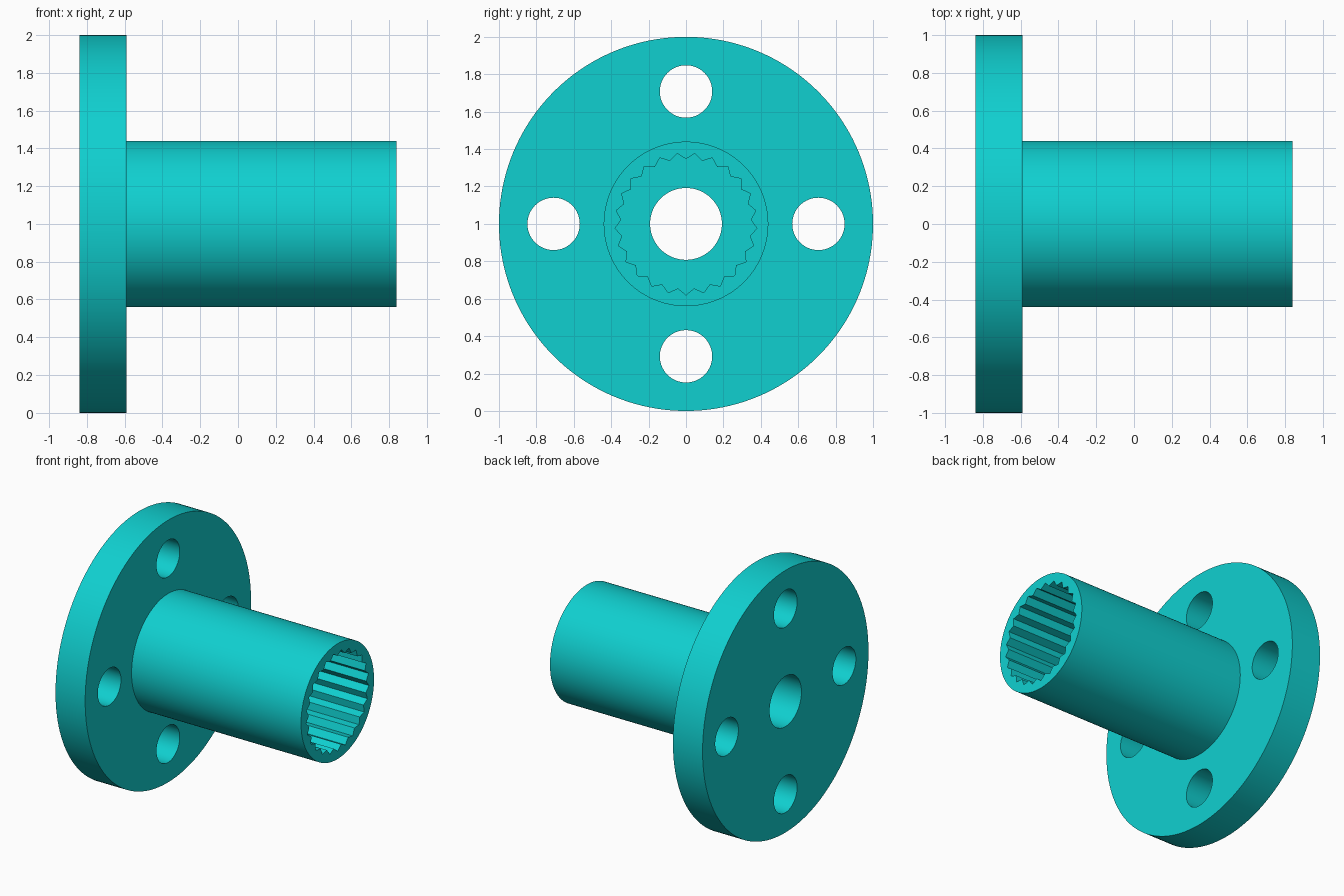
import bpy, math

if "Cube" in bpy.data.objects:
    bpy.data.objects.remove(bpy.data.objects["Cube"])

teal = bpy.data.materials.new("teal")
teal.diffuse_color = (0.005, 0.63, 0.63, 1)
teal.use_nodes = True
teal.node_tree.nodes["Principled BSDF"].inputs["Base Color"].default_value = teal.diffuse_color

FLANGE_BACK, FLANGE_FRONT, HUB_END = -0.84, -0.59, 0.84


def prism(name, radii, x0, x1, y=0.0, z=1.0, start=0.0):
    """Closed prism along x; one cross-section corner per radius."""
    n = len(radii)
    ring = [(y + r * math.cos(start + 2 * math.pi * i / n),
             z + r * math.sin(start + 2 * math.pi * i / n))
            for i, r in enumerate(radii)]
    verts = [(x0, a, b) for a, b in ring] + [(x1, a, b) for a, b in ring]
    faces = [(i, (i + 1) % n, n + (i + 1) % n, n + i) for i in range(n)]
    faces += [tuple(reversed(range(n))), tuple(range(n, 2 * n))]
    mesh = bpy.data.meshes.new(name)
    mesh.from_pydata(verts, [], faces)
    mesh.materials.append(teal)
    obj = bpy.data.objects.new(name, mesh)
    bpy.context.collection.objects.link(obj)
    return obj


def drill(body, cutters):
    """Cut the bodies out, drop the cutters and smooth the round walls."""
    bpy.context.view_layer.objects.active = body
    for cutter in cutters:
        mod = body.modifiers.new("hole", 'BOOLEAN')
        mod.operation, mod.solver, mod.object = 'DIFFERENCE', 'EXACT', cutter
        bpy.ops.object.modifier_apply(modifier=mod.name)
        bpy.data.objects.remove(cutter)
    bpy.ops.object.select_all(action='DESELECT')
    body.select_set(True)
    bpy.ops.object.shade_smooth_by_angle(angle=math.radians(30))


# Round flange with a centre bore and four bolt holes
flange = prism("flange", [1.0] * 160, FLANGE_BACK, FLANGE_FRONT)
holes = [prism("centre_bore", [0.192] * 96, -1, 0)]
for k in range(4):
    a = k * math.pi / 2
    holes.append(prism("bolt_hole", [0.14] * 64, -1, 0,
                       0.708 * math.cos(a), 1 + 0.708 * math.sin(a)))
drill(flange, holes)

# Hub tube with a 25-tooth spline socket
hub = prism("splined_hub", [0.44] * 128, FLANGE_FRONT, HUB_END)
socket = prism("spline_socket", [0.38, 0.347] * 25, -0.8, 1, start=-math.pi / 2)
drill(hub, [socket])
